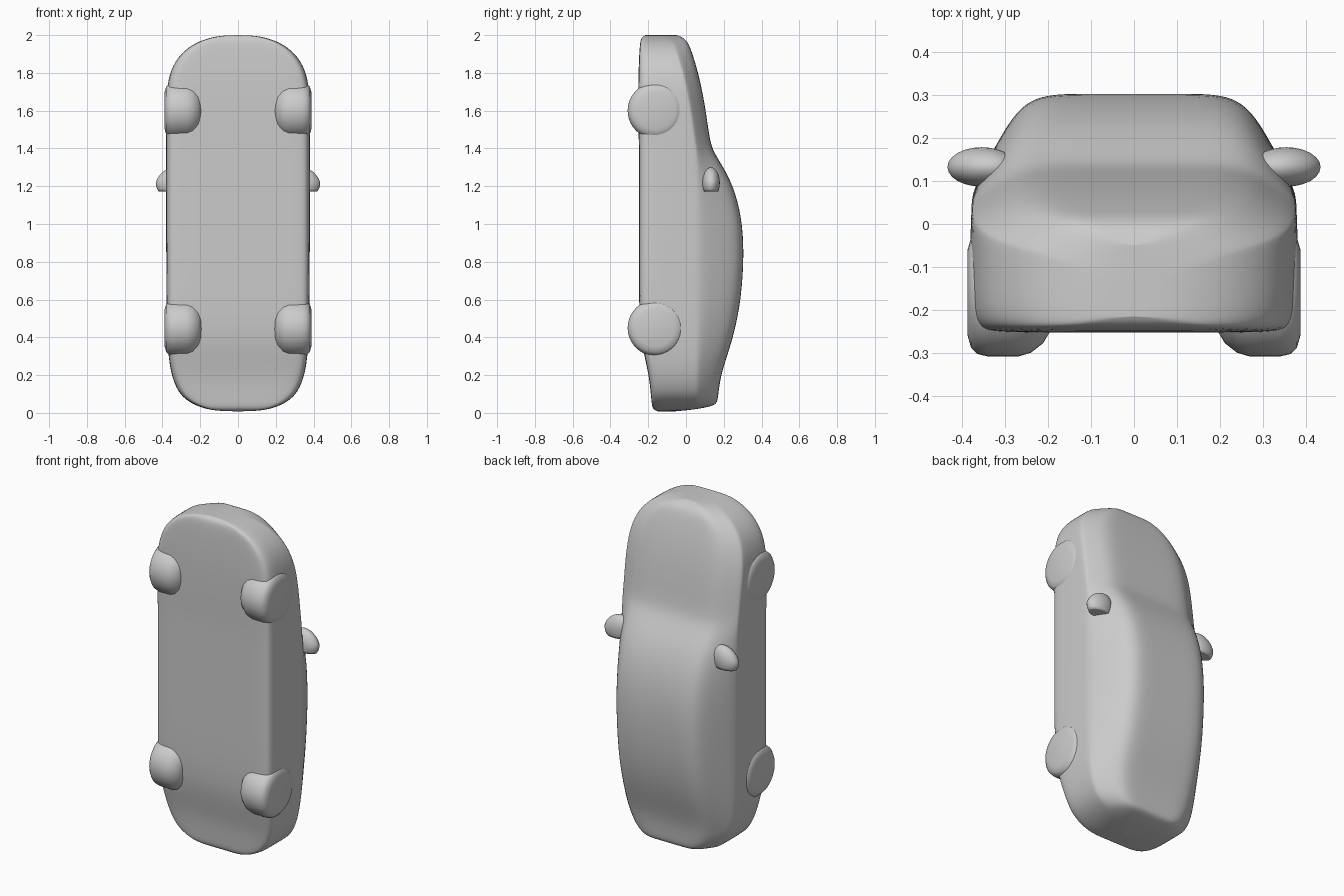
import bpy, bmesh, math
from mathutils import Matrix

if "Cube" in bpy.data.objects:
    bpy.data.objects.remove(bpy.data.objects["Cube"])

grey = bpy.data.materials.new("plain grey")
grey.diffuse_color = (0.6, 0.6, 0.6, 1)
grey.use_nodes = True
grey.node_tree.nodes["Principled BSDF"].inputs["Base Color"].default_value = grey.diffuse_color


def finish(name, bm, angle=180):
    bmesh.ops.recalc_face_normals(bm, faces=bm.faces)
    mesh = bpy.data.meshes.new(name)
    bm.to_mesh(mesh)
    bm.free()
    mesh.materials.append(grey)
    ob = bpy.data.objects.new(name, mesh)
    bpy.context.collection.objects.link(ob)
    for p in mesh.polygons:
        p.use_smooth = True
    return ob


# Car body stations, tail to nose: height z, half width, underside y, upper y
STATIONS = [
    (0.008, 0.08, -0.15, -0.06), (0.018, 0.16, -0.172, 0.05),
    (0.038, 0.22, -0.18, 0.155), (0.065, 0.27, -0.183, 0.167),
    (0.11, 0.318, -0.187, 0.172), (0.2, 0.353, -0.197, 0.185),
    (0.3, 0.368, -0.22, 0.217), (0.42, 0.376, -0.243, 0.255),
    (0.6, 0.379, -0.249, 0.292), (0.85, 0.38, -0.249, 0.309),
    (1.05, 0.38, -0.249, 0.293), (1.2, 0.38, -0.249, 0.25),
    (1.3, 0.38, -0.249, 0.198), (1.38, 0.38, -0.249, 0.147),
    (1.44, 0.38, -0.25, 0.126), (1.6, 0.382, -0.253, 0.105),
    (1.74, 0.376, -0.253, 0.079), (1.84, 0.347, -0.25, 0.053),
    (1.91, 0.295, -0.247, 0.031), (1.96, 0.225, -0.243, 0.012),
    (1.988, 0.145, -0.236, -0.015), (2.0, 0.07, -0.215, -0.05),
]
# Shoulder to roof outline: fraction of half width, fraction of rise
UPPER = [(0.985, 0.1), (0.95, 0.24), (0.84, 0.55), (0.74, 0.8),
         (0.64, 0.94), (0.5, 1.0), (0.25, 1.0)]


def section(z, w, low, high):
    h = high - low
    belt = max(low + 0.45 * h, min(0.05, high - 0.085))
    r = min(0.05, 0.25 * h)
    side = [(0.45 * w, low), (0.86 * w, low), (0.96 * w, low + 0.2 * r),
            (w, low + r), (w, (low + r + belt) / 2), (w, belt)]
    side += [(fx * w, belt + f * (high - belt)) for fx, f in UPPER]
    loop = [(0, low)] + side + [(0, high)] + [(-x, y) for x, y in reversed(side)]
    return [(x, y, z) for x, y in loop]


bm = bmesh.new()
rings = [[bm.verts.new(p) for p in section(*s)] for s in STATIONS]
for a, b in zip(rings, rings[1:]):
    for i in range(len(a)):
        j = (i + 1) % len(a)
        bm.faces.new((a[i], a[j], b[j], b[i]))
# End caps as strips across the width
for ring in (rings[0], rings[-1]):
    n = len(ring)
    bm.faces.new((ring[0], ring[1], ring[-1]))
    for i in range(1, n // 2 - 1):
        bm.faces.new((ring[i], ring[i + 1], ring[n - i - 1], ring[n - i]))
    k = n // 2
    bm.faces.new((ring[k - 1], ring[k], ring[k + 1]))
body = finish("car_body", bm)
sub = body.modifiers.new("smooth", "SUBSURF")
sub.levels = sub.render_levels = 2

# Wheels: soft-edged rounds turned about the x axis
TYRE = [(0.19, 0), (0.195, 0.09), (0.212, 0.118), (0.24, 0.14), (0.27, 0.149),
        (0.34, 0.149), (0.365, 0.143), (0.38, 0.128), (0.388, 0.1), (0.388, 0)]


def wheel(name, side, z):
    bm = bmesh.new()
    verts = [bm.verts.new((side * x, -0.16 + r, z)) for x, r in TYRE]
    edges = [bm.edges.new(e) for e in zip(verts, verts[1:])]
    bmesh.ops.spin(bm, geom=verts + edges, cent=(0, -0.16, z), axis=(1, 0, 0),
                   angle=2 * math.pi, steps=40, use_merge=True)
    bmesh.ops.remove_doubles(bm, verts=bm.verts, dist=1e-5)
    finish(name, bm)


# Door mirrors: rounded pods, flat on the side facing the tail
def door_mirror(name, side):
    bm = bmesh.new()
    bmesh.ops.create_uvsphere(bm, u_segments=24, v_segments=16, radius=1)
    for v in bm.verts:
        x, y, z = v.co
        z = max(z, -0.55)
        x -= 0.25 * max(z, 0)
        v.co = (side * (0.355 + 0.08 * x), 0.133 + 0.046 * y, 1.218 + 0.082 * z)
    finish(name, bm)


for label, side in (("left", -1), ("right", 1)):
    wheel("front_wheel_" + label, side, 1.6)
    wheel("rear_wheel_" + label, side, 0.45)
    door_mirror("door_mirror_" + label, side)
